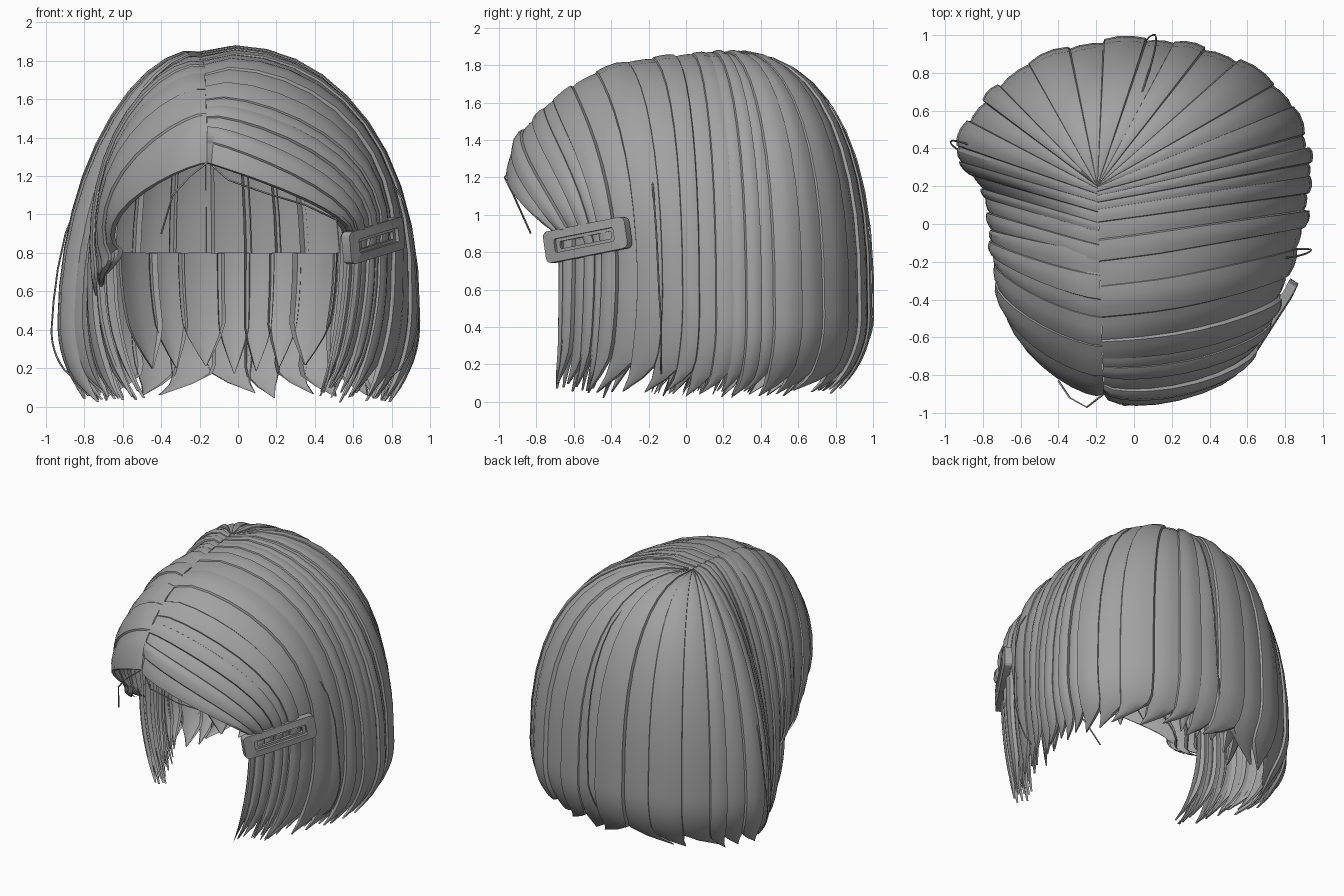
import bpy, bmesh, math, random
from mathutils import Vector, Matrix

if "Cube" in bpy.data.objects:
    bpy.data.objects.remove(bpy.data.objects["Cube"])

random.seed(4)
grey = bpy.data.materials.new("hair_grey")
grey.diffuse_color = (0.36, 0.36, 0.36, 1)
grey.use_nodes = True
grey.node_tree.nodes["Principled BSDF"].inputs["Base Color"].default_value = grey.diffuse_color

# Parting line: (y, z) from fringe to crown
PART = [(-.9, 1.27), (-.87, 1.43), (-.78, 1.54), (-.6, 1.68), (-.4, 1.77),
        (-.2, 1.80), (0, 1.83), (.2, 1.84)]

# Guide hairs: root y, widest point xyz, tip xyz, roundness, outward bulge
MAIN = [
    (-.90, .57, -.68, .90, .45, -.69, .08, 1.2, .15),
    (-.80, .68, -.53, .85, .52, -.57, .03, 1.6, .12),
    (-.60, .77, -.35, .75, .62, -.42, .03, 1.85, .08),
    (-.30, .86, -.10, .60, .72, -.17, .03, 2.0, .04),
    (.00, .92, .15, .47, .79, .09, .03, 2.1, 0),
    (.15, .91, .40, .45, .75, .34, .03, 2.15, 0),
    (.20, .80, .66, .46, .66, .54, .04, 2.25, 0),
    (.20, .47, .90, .48, .40, .73, .04, 2.4, 0),
    (.20, .00, .97, .48, .00, .79, .05, 2.5, 0),
    (.20, -.45, .90, .48, -.40, .73, .04, 2.35, 0),
    (.20, -.78, .66, .47, -.66, .54, .04, 2.05, 0),
    (.15, -.93, .39, .45, -.78, .33, .03, 1.8, 0),
    (.00, -.80, .18, .50, -.68, .12, .03, 1.75, 0),
    (-.15, -.75, .02, .60, -.62, -.05, .03, 1.75, .02),
    (-.30, -.71, -.12, .70, -.54, -.18, .05, 1.75, .04),
]
FRINGE = [
    (-.15, -.75, -.03, .72, -.72, -.01, .56, 1.75, .03),
    (-.45, -.72, -.17, .73, -.70, -.12, .62, 1.7, .07),
    (-.70, -.68, -.30, .76, -.69, -.24, .67, 1.6, .11),
    (-.90, -.62, -.39, .82, -.67, -.32, .71, 1.4, .15),
]


def part_point(y):
    for (a, za), (b, zb) in zip(PART, PART[1:]):
        if y <= b:
            break
    f = min(1, max(0, (y - a) / (b - a)))
    return Vector((-.16 - .03 * (y + .9), a + (b - a) * f, za + (zb - za) * f))


def guide(table, u):
    """Catmull-Rom blend of neighbouring guide hairs."""
    u = min(max(u, 0), len(table) - 1.0001)
    i, f = int(u), u - int(u)
    p = [table[min(max(i + k, 0), len(table) - 1)] for k in (-1, 0, 1, 2)]
    return [b + .5 * f * (c - a + f * (2 * a - 5 * b + 4 * c - d + f * (3 * (b - c) + d - a)))
            for a, b, c, d in zip(*p)]


def hair_surface(table):
    """v 0..1 arches from the parting to the widest point, 1..2 drops to the tip."""
    def surf(u, v):
        g = guide(table, u)
        root, wide, tip = part_point(min(g[0], .2)), Vector(g[1:4]), Vector(g[4:7])
        if v <= 1:
            th = v * math.pi / 2
            h = max(0, math.sin(th)) ** (2 / g[7])
            k = max(0, math.cos(th)) ** (2 / g[7])
            p = root.lerp(wide, h)
            s = max(0, math.sin(2 * th))
            out = Vector((p.x, p.y, 0)).normalized()
            # hair springs up higher on the right of the parting
            side = min(1, max(0, wide.x / .8))
            lift = min(1, max(0, (g[0] + .9) / .4)) * (.028 + .055 * side)
            p.z = wide.z + (root.z - wide.z) * k + lift * math.sqrt(s)
            return p + out * g[8] * s
        t = v - 1
        p = wide.lerp(tip, t ** 2.3)
        p.z = wide.z + (tip.z - wide.z) * t
        return p
    return surf


def nape_surface(u, v):
    t, a = v - 1, math.radians(u)
    r = .76 - .14 * t * t
    return Vector((r * math.sin(a), r * math.cos(a), .8 - .62 * t))


def outward(p):
    return (p - Vector((0, 0, min(p.z, .7)))).normalized()


def lock(bm, surf, u0, u1, rows, depth, lean=0, taper=.62):
    """One ribbon of hair with turned-in edges and a pointed tip."""
    mid, w = (u0 + u1) / 2, (u1 - u0) * 1.22
    end = random.uniform(.94, 1.02)
    grid = []
    for v in rows:
        t = max(0, v - 1)
        q = max(0, (t - taper) / (1 - taper))
        k = max(.03, 1 - q ** 1.5)
        v = v if v < 1 else 1 + t * end
        row = []
        for c, o in ((0, -.03), (.06, -.002), (.35, .008), (.65, .008), (.94, -.002), (1, -.03)):
            p = surf(mid + (c - .5) * w * k + lean * q * q * w, v)
            fade = min(1, .35 + v)
            row.append(bm.verts.new(p + outward(p) * (depth + o * (.3 + .7 * k)) * fade))
        grid.append(row)
    for a, b in zip(grid, grid[1:]):
        for i in range(5):
            bm.faces.new((a[i], a[i + 1], b[i + 1], b[i]))


def finish(name, bm, angle=28):
    bmesh.ops.recalc_face_normals(bm, faces=bm.faces)
    me = bpy.data.meshes.new(name)
    bm.to_mesh(me)
    bm.free()
    me.materials.append(grey)
    ob = bpy.data.objects.new(name, me)
    bpy.context.collection.objects.link(ob)
    bpy.ops.object.select_all(action='DESELECT')
    ob.select_set(True)
    bpy.context.view_layer.objects.active = ob
    bpy.ops.object.shade_smooth_by_angle(angle=math.radians(angle))
    return ob


def hair_group(name, surf, start, stop, count, rows, depths, taper=.62):
    """A row of locks with irregular widths."""
    bm = bmesh.new()
    widths = [random.uniform(.65, 1.35) for _ in range(count)]
    scale, u = (stop - start) / sum(widths), start
    for i, w in enumerate(widths):
        side = -1 if u < 8 else 1
        lean = side * random.uniform(.4, .9) if surf is not nape_surface else 0
        lock(bm, surf, u, u + w * scale, rows,
             depths[i % len(depths)] + random.uniform(-.004, .004), lean, taper)
        u += w * scale
    return finish(name, bm)


main, fringe = hair_surface(MAIN), hair_surface(FRINGE)
dome = [i / 11 for i in range(12)]
tail = [1 + i / 8 for i in range(1, 9)]

# Outer bob, swept fringe, under-layers at both sides, and nape layer
hair_group("outer_hair", main, 0, 14, 36, dome + tail, (.002, .02, -.006, .012), .68)
hair_group("left_fringe", fringe, 0, 3, 6, dome + tail[1::2], (.01, .022, .004), .3)
under = [.75, .87, 1] + tail
hair_group("right_under_locks", main, .1, 4.5, 13, under, (-.035, -.06), .45)
hair_group("left_under_locks", main, 10.5, 14, 11, under, (-.035, -.06), .45)
hair_group("nape_layer", nape_surface, -54, 54, 8, [1] + tail, (0, .015), .6)

# Hair clip: rounded frame with a slot, and a thin inner bar
along = Vector((.29, .45, .09)).normalized()
face_out = along.cross(Vector((0, 0, 1))).normalized()
up = face_out.cross(along).normalized()
CLIP = Matrix((along, up, face_out)).transposed().to_4x4()
CLIP.translation = Vector((.695, -.52, .865))


def frame(name, outer, inner, thick, offset):
    bm = bmesh.new()
    loops = []
    for z in (-thick / 2, thick / 2):
        for w, h, r in (outer, inner):
            ring = []
            for cx, cy, a0 in ((1, 1, 0), (-1, 1, 90), (-1, -1, 180), (1, -1, 270)):
                for a in (0, 30, 60, 90):
                    a = math.radians(a0 + a)
                    x = cx * (w - r) + r * math.cos(a)
                    y = cy * (h - r) + r * math.sin(a)
                    bow = -.35 * x * x
                    ring.append(bm.verts.new(CLIP @ Vector((x, y, z + offset + bow))))
            loops.append(ring)
    n = len(loops[0])
    for a, b in ((0, 1), (1, 3), (3, 2), (2, 0)):
        for i in range(n):
            j = (i + 1) % n
            bm.faces.new((loops[a][i], loops[a][j], loops[b][j], loops[b][i]))
    return finish(name, bm)


frame("clip_frame", (.262, .085, .03), (.19, .037, .012), .05, .035)
frame("clip_bar", (.195, .042, .012), (.165, .02, .008), .02, .03)


# Loose stray strands
def strand(name, pts):
    cu = bpy.data.curves.new(name, 'CURVE')
    cu.dimensions = '3D'
    cu.bevel_depth, cu.bevel_resolution = .005, 0
    sp = cu.splines.new('POLY')
    sp.points.add(len(pts) - 1)
    for q, p in zip(sp.points, pts):
        q.co = (*p, 1)
    cu.materials.append(grey)
    bpy.context.collection.objects.link(bpy.data.objects.new(name, cu))


for i, (u, v0, v1, out) in enumerate(((2.8, .7, 1.8, .09), (7.65, .4, 1.5, .035), (10.8, .7, 1.7, .05))):
    pts = []
    for k in range(13):
        p = main(u + .02 * k, v0 + (v1 - v0) * k / 12)
        pts.append(p + outward(p) * out * math.sin(math.pi * k / 12) ** .5)
    strand("stray_strand_%d" % (i + 1), pts)
strand("front_strand_right", [(-.15, -.9, 1.27), (-.05, -.96, 1.18), (.15, -.92, 1.11),
                              (.35, -.82, 1.05), (.56, -.7, .95)])
strand("front_strand_left", [(-.16, -.9, 1.27), (-.25, -.97, 1.2), (-.34, -.92, 1.1), (-.4, -.83, .9)])
